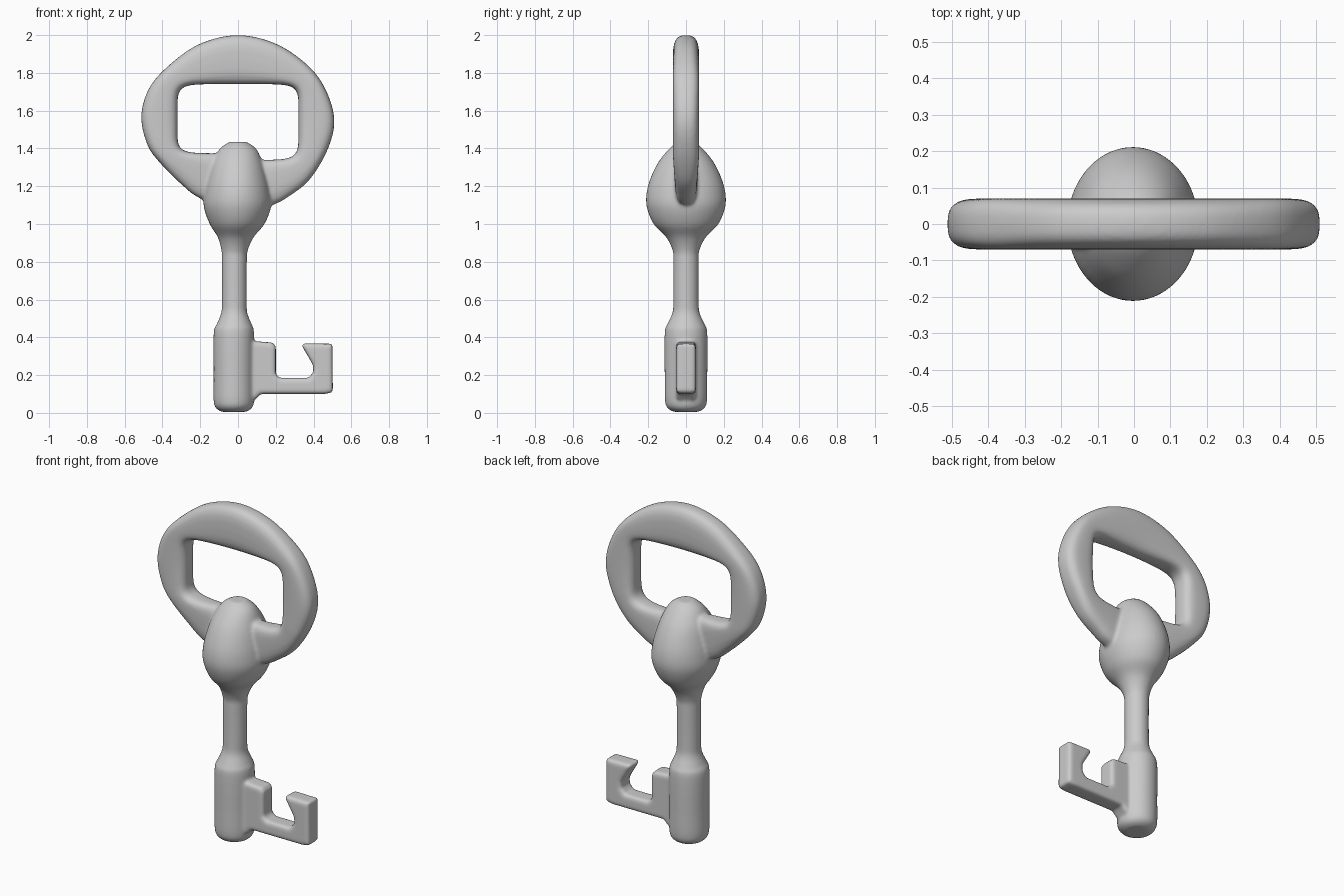
import bpy, bmesh, math

if "Cube" in bpy.data.objects:
    bpy.data.objects.remove(bpy.data.objects["Cube"])


def catmull(pts, steps, closed):
    """Smooth curve through points of any dimension."""
    n, out = len(pts), []
    get = (lambda i: pts[i % n]) if closed else (lambda i: pts[max(0, min(n - 1, i))])
    for i in range(n if closed else n - 1):
        p0, p1, p2, p3 = (get(i + k) for k in (-1, 0, 1, 2))
        for s in range(steps):
            t = s / steps
            out.append([0.5 * (2 * b + (c - a) * t + (2 * a - 5 * b + 4 * c - d) * t * t
                               + (3 * b - a - 3 * c + d) * t ** 3)
                        for a, b, c, d in zip(p0, p1, p2, p3)])
    if not closed:
        out.append(list(pts[-1]))
    return out


def loft(bm, rings, closed):
    """Skin a list of equal sized loops, capped unless closed."""
    loops = [[bm.verts.new(p) for p in r] for r in rings]
    m = len(loops[0])
    pairs = list(zip(loops, loops[1:])) + ([(loops[-1], loops[0])] if closed else [])
    faces = [bm.faces.new((a[j], a[(j + 1) % m], b[(j + 1) % m], b[j]))
             for a, b in pairs for j in range(m)]
    if not closed:
        faces += [bm.faces.new(loops[0]), bm.faces.new(loops[-1])]
    bmesh.ops.recalc_face_normals(bm, faces=faces)


def spow(v, e):
    return math.copysign(abs(v) ** e, v)


bm = bmesh.new()

# Stem and ball: elliptical sections (centre x, radius x, radius y, z)
stem = [(-.022, .06, .06, .005), (-.022, .09, .092, .02), (-.022, .107, .111, .06),
        (-.022, .107, .113, .2), (-.022, .107, .113, .42), (-.02, .092, .098, .47),
        (-.02, .069, .072, .53), (-.019, .066, .067, .6), (-.019, .066, .067, .8),
        (-.018, .07, .071, .86), (-.012, .095, .105, .93), (-.005, .145, .172, 1.0),
        (-.003, .178, .208, 1.09), (-.003, .175, .208, 1.17), (-.003, .158, .185, 1.25),
        (-.003, .133, .145, 1.33), (0, .095, .088, 1.40), (0, .045, .045, 1.435)]
loft(bm, [[(cx + rx * math.cos(2 * math.pi * k / 40), ry * math.sin(2 * math.pi * k / 40), z)
           for k in range(40)] for cx, rx, ry, z in catmull(stem, 4, False)], False)

# Handle ring: round outline with a rounded rectangular hole
outline = [(0, 2), (.2, 1.955), (.37, 1.84), (.465, 1.71), (.51, 1.55), (.475, 1.395),
           (.38, 1.236), (.275, 1.15), (.18, 1.1), (0, 1.06), (-.2, 1.135), (-.3, 1.21),
           (-.41, 1.32), (-.48, 1.42), (-.512, 1.57), (-.47, 1.72), (-.36, 1.845), (-.2, 1.955)]
rings = []
for ox, oz in catmull(outline, 8, True):
    dx, dz = ox, oz - 1.55
    half = .19 if dz > 0 else (.21 if dx > 0 else .175)
    k = (abs(dx / .32) ** 7 + abs(dz / half) ** 7) ** (-1 / 7)
    ix, iz = dx * k, 1.55 + dz * k
    w = .07 if oz > 1.35 else .07 - .05 * (1.35 - oz)
    ring = []
    for j in range(24):
        a = 2 * math.pi * j / 24
        u = spow(math.cos(a), 2 / 3) / 2 + .5
        ring.append((ix + (ox - ix) * u, w * spow(math.sin(a), 2 / 3), iz + (oz - iz) * u))
    rings.append(ring)
loft(bm, rings, True)

# Hooked bit: extruded profile with rounded edges
bit = [(-.02, .378), (.105, .378), (.185, .372), (.2, .35), (.2, .205), (.22, .185), (.375, .185),
       (.398, .215), (.398, .25), (.385, .275), (.338, .355), (.345, .368), (.5, .366),
       (.502, .11), (.46, .1), (.12, .1), (.09, .07), (-.02, .07)]
loops = [[(x, y, z) for x, z in bit] for y in (-.052, .052)]
start = len(bm.edges)
loft(bm, loops, False)
bm.edges.ensure_lookup_table()
rim = [e for e in bm.edges[start:] if abs(e.verts[0].co.y - e.verts[1].co.y) < 1e-6]
bmesh.ops.bevel(bm, geom=rim, offset=.018, segments=3, profile=.5, affect='EDGES')

mesh = bpy.data.meshes.new("key")
bm.to_mesh(mesh)
bm.free()
key = bpy.data.objects.new("key", mesh)
bpy.context.collection.objects.link(key)

# Fuse the parts into one softly blended casting
fuse = key.modifiers.new("fuse", 'REMESH')
fuse.mode = 'VOXEL'
fuse.voxel_size = .009
fuse.use_smooth_shade = True
soft = key.modifiers.new("soften", 'SMOOTH')
soft.factor = .5
soft.iterations = 6
